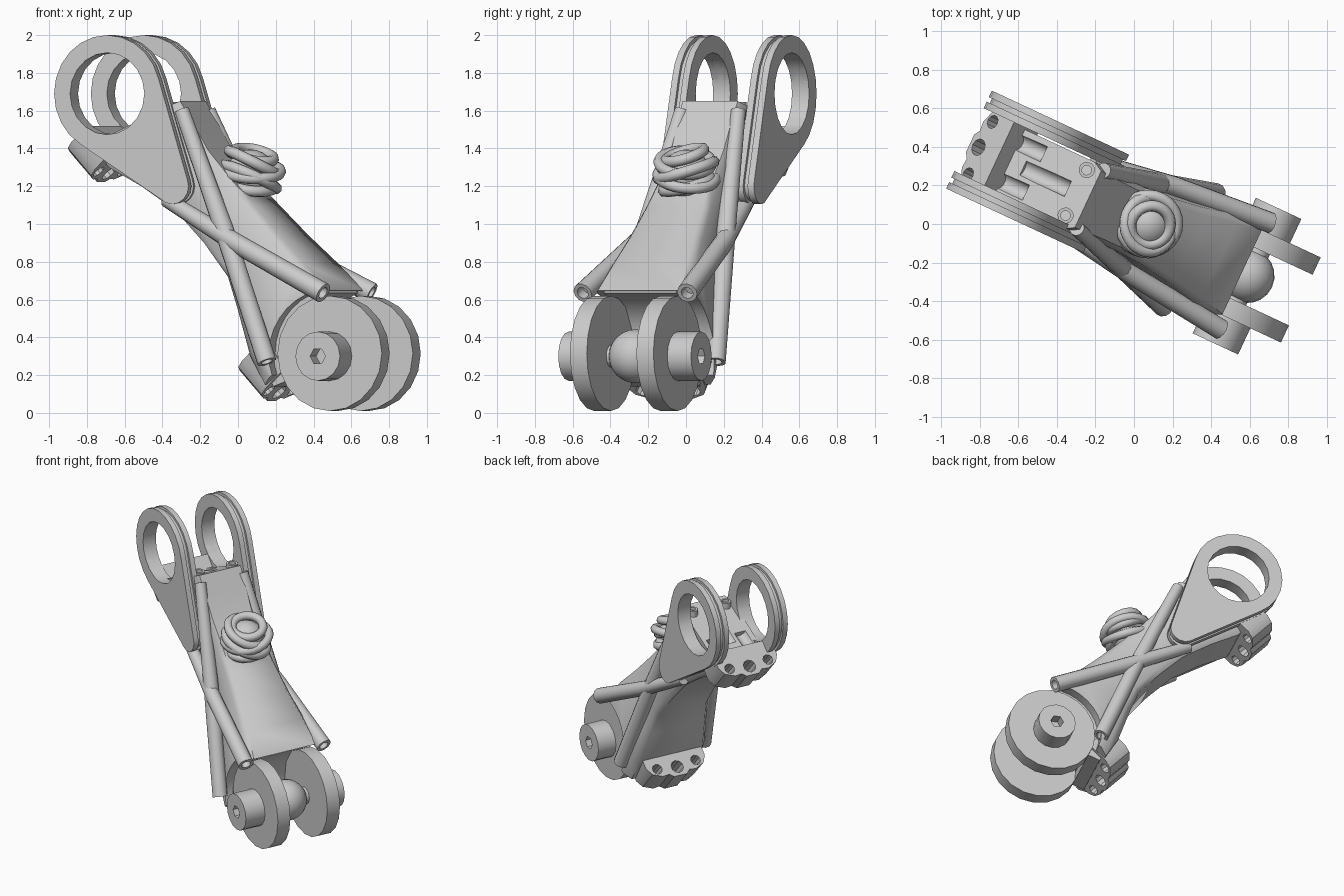
import bpy, bmesh, math
from mathutils import Vector, Matrix
from mathutils.geometry import convex_hull_2d

if "Cube" in bpy.data.objects:
    bpy.data.objects.remove(bpy.data.objects["Cube"])

grey = bpy.data.materials.new("light_grey")
grey.use_nodes = True
grey.diffuse_color = (0.6, 0.6, 0.6, 1)
grey.node_tree.nodes["Principled BSDF"].inputs["Base Color"].default_value = (0.6, 0.6, 0.6, 1)

# Parts are laid out with x along the arm, y along the pins, then turned
TURN = Matrix.Rotation(math.radians(-25), 4, "Z")
ALONG = Vector((0.683, 0, -0.73))
OUT = Vector((0.73, 0, 0.683))
SIDE = Vector((0, 1, 0))
RING, PIN = Vector((-0.65, 0, 1.69)), Vector((0.645, 0, 0.315))


def smooth(ob, angle=35):
    bpy.ops.object.select_all(action="DESELECT")
    ob.select_set(True)
    bpy.context.view_layer.objects.active = ob
    bpy.ops.object.shade_smooth_by_angle(angle=math.radians(angle))


def finish(name, bm, angle=35):
    bmesh.ops.recalc_face_normals(bm, faces=bm.faces)
    bm.transform(TURN)
    mesh = bpy.data.meshes.new(name)
    bm.to_mesh(mesh)
    bm.free()
    mesh.materials.append(grey)
    ob = bpy.data.objects.new(name, mesh)
    bpy.context.collection.objects.link(ob)
    smooth(ob, angle)
    return ob


def loft(name, rows, angle=35):
    """Skin closed rows of points, with a cap at each end."""
    bm = bmesh.new()
    vs = [[bm.verts.new(p) for p in row] for row in rows]
    for a, b in zip(vs, vs[1:]):
        for i in range(len(a)):
            j = (i + 1) % len(a)
            bm.faces.new((a[i], a[j], b[j], b[i]))
    caps = [bm.faces.new(vs[0]), bm.faces.new(vs[-1])]
    bmesh.ops.triangulate(bm, faces=caps)
    return finish(name, bm, angle)


def plate(name, outline, y0, y1):
    return loft(name, [[(x, y, z) for x, z in outline] for y in (y0, y1)])


def circle(x, z, r, sides=24):
    return [(x + r * math.cos(2 * math.pi * i / sides), z + r * math.sin(2 * math.pi * i / sides))
            for i in range(sides)]


def hull(points):
    return [points[i] for i in convex_hull_2d([Vector(p) for p in points])]


def ball(name, centre, radius):
    bm = bmesh.new()
    bmesh.ops.create_uvsphere(bm, u_segments=20, v_segments=12, radius=radius,
                              matrix=Matrix.Translation(centre))
    finish(name, bm, 60)


def rod(name, path, radii, sides=12, recess=0.0):
    """Round bar through a path; a recess hollows its last end."""
    path = [Vector(p) for p in path]
    if recess:
        path += [path[-1], path[-1] + (path[-2] - path[-1]).normalized() * recess]
        radii = radii + [radii[-1] * 0.6] * 2
    axis = (path[1] - path[0]).normalized()
    a = axis.orthogonal().normalized()
    b = axis.cross(a)
    rows = [[p + (a * math.cos(t) + b * math.sin(t)) * r
             for t in (2 * math.pi * i / sides for i in range(sides))] for p, r in zip(path, radii)]
    return loft(name, rows, 40)


def cut(ob, cutters, angle=35):
    for c in cutters:
        m = ob.modifiers.new("cut", "BOOLEAN")
        m.operation, m.object, m.solver = "DIFFERENCE", c, "EXACT"
    bpy.context.view_layer.update()
    ob.data = bpy.data.meshes.new_from_object(ob.evaluated_get(bpy.context.evaluated_depsgraph_get()))
    ob.modifiers.clear()
    for c in cutters:
        bpy.data.objects.remove(c)
    smooth(ob, angle)
    return ob


# Main arm: upper edge point, lower edge point and half width at each station
stations = [((-0.27, 1.65), (-0.78, 1.42), 0.19), ((-0.2, 1.54), (-0.69, 1.3), 0.185),
            ((-0.11, 1.39), (-0.5, 1.2), 0.18), ((0.03, 1.23), (-0.3, 1.07), 0.18),
            ((0.16, 1.1), (-0.13, 0.9), 0.19), ((0.32, 0.94), (0.02, 0.72), 0.215),
            ((0.48, 0.79), (0.09, 0.55), 0.25), ((0.62, 0.64), (0.18, 0.3), 0.29),
            ((0.72, 0.53), (0.27, 0.15), 0.3)]
section = [(-1, 0.1), (-0.85, 0), (0.85, 0), (1, 0.1), (1, 0.9), (0.85, 1), (-0.85, 1), (-1, 0.9)]
rows = []
for upper, lower, width in stations:
    u, v = Vector((upper[0], 0.015, upper[1])), Vector((lower[0], 0.015, lower[1]))
    rows.append([u.lerp(v, t) + SIDE * f * width for f, t in section])
arm = loft("main_arm", rows, 50)

# Cup the lower end round the cheeks and sink slots into the floor between the rings
cutters = [plate("cup_cutter", circle(PIN.x, PIN.z, 0.335, 32), -0.5, 0.5)]
cutters += [rod("slot_cutter", [(x - h, y, z - h * 0.4), (x + h, y, z + h * 0.4)], [0.045, 0.045])
            for x, z, y, h in ((-0.68, 1.48, 0.13, 0.1), (-0.68, 1.48, -0.09, 0.1), (-0.52, 1.55, 0.02, 0.13))]
cut(arm, cutters, 50)

# Bridge that joins the lower cheeks to the arm
plate("clevis_bridge", [(0.46, 0.76), (0.6, 0.635), (0.47, 0.57), (0.39, 0.45), (0.37, 0.31),
                        (0.38, 0.17), (0.3, 0.14), (0.22, 0.3), (0.24, 0.6)], -0.2, 0.22)

# Upper ring plates: two outer skins around a slimmer core leave a rim groove
for side, y in (("front", -0.245), ("back", 0.215)):
    for layer, y0, y1, inset in (("outer", 0, 0.037, 0), ("core", 0.03, 0.07, 0.018), ("inner", 0.063, 0.1, 0)):
        shape = hull(circle(RING.x, RING.z, 0.31 - inset) + circle(-0.27, 1.2, 0.095 - inset, 16))
        ring = plate(f"{side}_ring_plate_{layer}", shape, y + y0, y + y1)
        cut(ring, [plate("ring_cutter", circle(RING.x, RING.z, 0.217, 20), y - 0.1, y + 0.2)])

# Lower cheeks, pin heads with hexagonal sockets, shaft and ball
for side, y0, y1, tip in (("front", -0.235, -0.137, -0.385), ("back", 0.153, 0.252, 0.39)):
    plate(f"{side}_cheek", circle(PIN.x, PIN.z, 0.305, 20), y0, y1)
    head = plate(f"{side}_pin_head", circle(PIN.x, 0.3, 0.13, 16), y0 if tip < 0 else y1, tip)
    cut(head, [plate("socket_cutter", circle(PIN.x, 0.3, 0.045, 6), tip * 0.8, tip * 1.2)])
plate("pin_shaft", circle(PIN.x, 0.3, 0.06, 16), -0.2, 0.2)
ball("pin_ball", (PIN.x, 0.005, 0.3), 0.142)

# Crossed side rods with hollow flared ends
for side, s in (("front", -1), ("back", 1)):
    rod(f"{side}_long_rod", [(-0.33, s * 0.2 + 0.01, 1.13), (0.1, s * 0.255 + 0.01, 0.9),
                             (0.64, s * 0.305, 0.635)], [0.04, 0.052, 0.055], recess=0.06)
    rod(f"{side}_steep_rod", [(-0.26, s * 0.165 + 0.02, 1.6), (0.02, s * 0.235 + 0.01, 0.98),
                              (0.32, s * 0.325, 0.27)], [0.04, 0.052, 0.052], recess=0.06)

# Cross lugs with three bolt holes each
for name, c, reach in (("upper_lug", Vector((-0.82, 0.02, 1.35)), 0.14),
                       ("lower_lug", Vector((0.18, 0.01, 0.19)), 0.18)):
    shape = [(-0.23, reach), (-0.23, 0.02), (-0.2, -0.03), (-0.13, -0.06), (-0.08, -0.055), (-0.05, -0.08),
             (0.05, -0.08), (0.08, -0.055), (0.13, -0.06), (0.2, -0.03), (0.23, 0.02), (0.23, reach)]
    lug = loft(name, [[c + ALONG * d + SIDE * a + OUT * b for a, b in shape] for d in (-0.1, 0.1)])
    cut(lug, [rod("bolt_cutter", [c + SIDE * a + OUT * b + ALONG * d for d in (-0.2, 0.2)], [r, r], 10)
              for a, b, r in ((-0.15, 0.0, 0.036), (0, -0.015, 0.045), (0.15, 0.0, 0.036))])

# Small posts beside the floor's upper edge
for i, y in enumerate((-0.11, 0.15)):
    rod(f"saddle_post_{i}", [(-0.34, y, 1.5), (-0.34, y, 1.645)], [0.042, 0.042], recess=0.05)

# Rope coil wound round a knob on the upper surface
knob = Vector((0.06, 0.03, 1.265))
ball("coil_knob", knob, 0.13)
for i, (lift, r, tx, ty) in enumerate(((-0.055, 0.13, 10, 14), (-0.015, 0.152, -14, 20), (0.02, 0.155, 14, 10),
                                       (0.06, 0.14, -12, 24), (0.1, 0.105, 10, 18))):
    bpy.ops.mesh.primitive_torus_add(major_radius=r, minor_radius=0.03, major_segments=28, minor_segments=8)
    loop = bpy.context.object
    loop.name = f"coil_loop_{i}"
    tilt = Matrix.Rotation(math.radians(ty), 4, "Y") @ Matrix.Rotation(math.radians(tx), 4, "X")
    loop.data.transform(TURN @ Matrix.Translation(knob + Vector((lift * 0.2, 0, lift))) @ tilt)
    loop.data.materials.append(grey)
    smooth(loop, 50)
